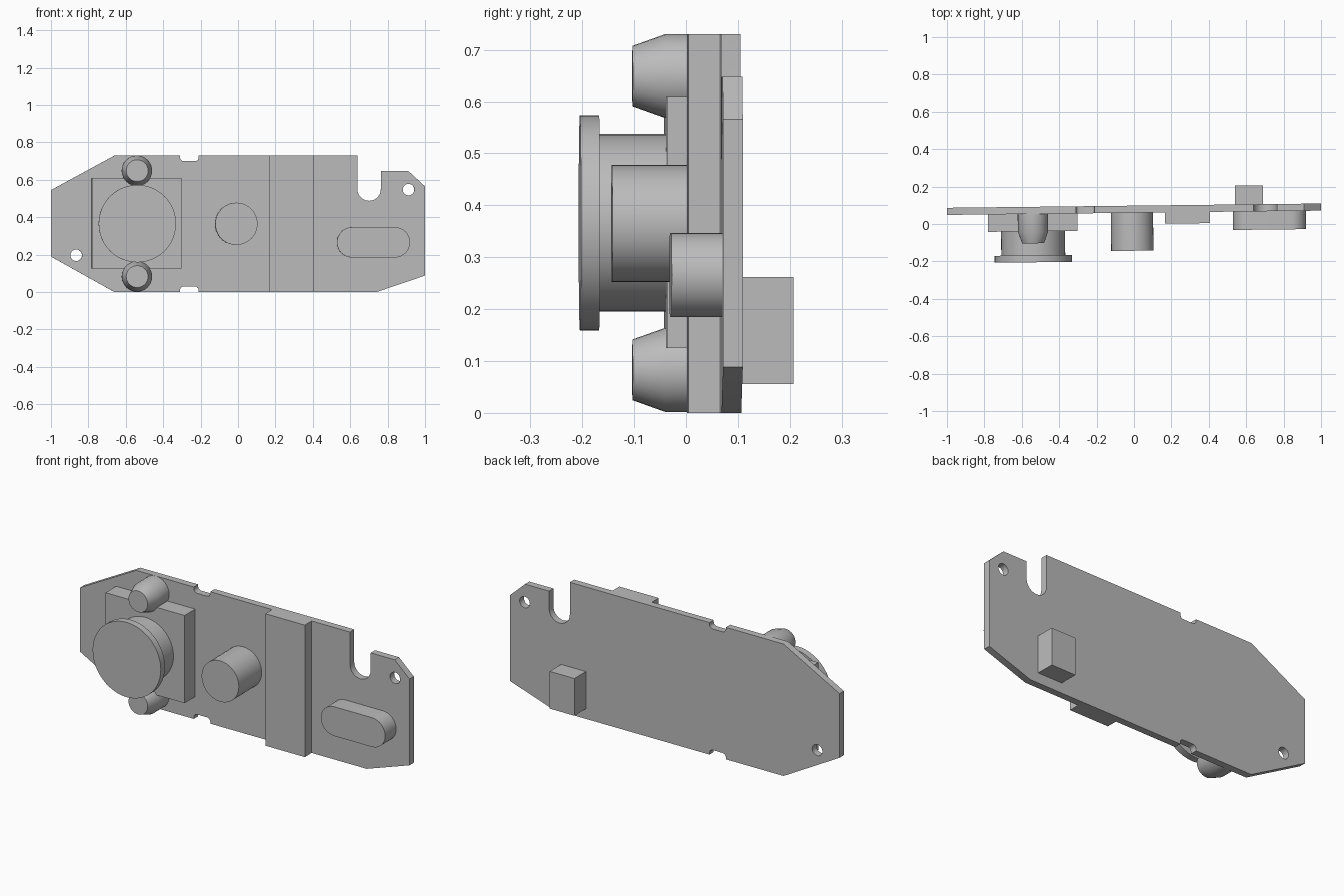
import bpy, bmesh, math
from mathutils import Matrix

if "Cube" in bpy.data.objects:
    bpy.data.objects.remove(bpy.data.objects["Cube"])

# Parts are drawn in (x, z) and extruded along depth d, where d = 0 is the
# plate's front face; the whole assembly is turned slightly about z.
TILT = Matrix.Translation((0, 0.06, 0)) @ Matrix.Rotation(0.0115, 4, 'Z')
grey = bpy.data.materials.new("light_grey")
grey.diffuse_color = (0.5, 0.5, 0.5, 1)
grey.use_nodes = True
grey.node_tree.nodes["Principled BSDF"].inputs["Base Color"].default_value = grey.diffuse_color


def arc(cx, cz, r, a0, a1, n):
    return [(cx + r * math.cos(math.radians(a0 + (a1 - a0) * i / n)),
             cz + r * math.sin(math.radians(a0 + (a1 - a0) * i / n)))
            for i in range(n + 1)]


def circle(cx, cz, r, n=24):
    return arc(cx, cz, r, 0, 360, n)[:-1]


def rect(x0, x1, z0, z1):
    return [(x0, z0), (x1, z0), (x1, z1), (x0, z1)]


def finish(name, mesh):
    mesh.materials.clear()
    mesh.materials.append(grey)
    obj = bpy.data.objects.new(name, mesh)
    bpy.context.collection.objects.link(obj)
    mesh.transform(TILT)
    bpy.ops.object.select_all(action='DESELECT')
    obj.select_set(True)
    bpy.context.view_layer.objects.active = obj
    bpy.ops.object.shade_smooth_by_angle(angle=math.radians(30))
    return obj


def loft(name, rings):
    """Solid through matching outlines; rings = [(depth, outline), ...]."""
    bm = bmesh.new()
    loops = [[bm.verts.new((x, d, z)) for x, z in pts] for d, pts in rings]
    n = len(loops[0])
    for a, b in zip(loops, loops[1:]):
        for i in range(n):
            bm.faces.new((a[i], a[(i + 1) % n], b[(i + 1) % n], b[i]))
    bm.faces.new(loops[0])
    bm.faces.new(loops[-1])
    bmesh.ops.recalc_face_normals(bm, faces=bm.faces)
    mesh = bpy.data.meshes.new(name)
    bm.to_mesh(mesh)
    bm.free()
    return finish(name, mesh)


def prism(name, pts, d0, d1):
    return loft(name, [(d0, pts), (d1, pts)])


def plate(name, loops, thickness):
    """Flat plate with holes, from a filled curve."""
    cu = bpy.data.curves.new(name, 'CURVE')
    cu.dimensions = '2D'
    cu.fill_mode = 'BOTH'
    cu.extrude = thickness / 2
    for pts in loops:
        sp = cu.splines.new('POLY')
        sp.points.add(len(pts) - 1)
        for p, (x, z) in zip(sp.points, pts):
            p.co = (x, z, 0, 1)
        sp.use_cyclic_u = True
    tmp = bpy.data.objects.new("plate_helper", cu)
    bpy.context.collection.objects.link(tmp)
    dg = bpy.context.evaluated_depsgraph_get()
    mesh = bpy.data.meshes.new_from_object(tmp.evaluated_get(dg))
    bpy.data.objects.remove(tmp)
    mesh.transform(Matrix.Translation((0, thickness / 2, 0))
                   @ Matrix.Rotation(math.pi / 2, 4, 'X'))
    bm = bmesh.new()
    bm.from_mesh(mesh)
    bmesh.ops.remove_doubles(bm, verts=bm.verts, dist=1e-5)
    bmesh.ops.recalc_face_normals(bm, faces=bm.faces)
    bm.to_mesh(mesh)
    bm.free()
    return finish(name, mesh)


# Base plate: tapered ends, rounded edge notches, deep slot, two holes
H = 0.73
notch = ([(-0.31, 0)] + arc(-0.29, 0.01, 0.02, 180, 90, 4)
         + arc(-0.23, 0.01, 0.02, 90, 0, 4) + [(-0.21, 0)])
top_notch = [(x, H - z) for x, z in reversed(notch)]
outline = ([(-1, 0.19), (-0.66, 0)] + notch
           + [(0.74, 0), (1, 0.088), (1, 0.565), (0.91, 0.648), (0.764, 0.648)]
           + arc(0.701, 0.551, 0.063, 0, -180, 14)
           + [(0.638, H)] + top_notch + [(-0.66, H), (-1, 0.545)])
plate("base_plate", [outline, circle(-0.865, 0.197, 0.031),
                     circle(0.912, 0.548, 0.031)], 0.038)

# Knob on its square mount
prism("knob_mount", rect(-0.782, -0.302, 0.125, 0.61), 0, -0.093)
prism("knob_neck", circle(-0.541, 0.366, 0.171, 48), -0.09, -0.222)
prism("knob_flange", circle(-0.541, 0.366, 0.207, 48), -0.2215, -0.2585)

# Tapered pins above and below the knob
for name, z in (("lower_pin", 0.083), ("upper_pin", 0.649)):
    loft(name, [(0, circle(-0.541, z, 0.081, 32)),
                (-0.094, circle(-0.541, z, 0.081, 32)),
                (-0.157, circle(-0.541, z, 0.0585, 32))])

# Centre post, raised strip, rounded boss and rear block
prism("centre_post", circle(-0.011, 0.365, 0.113, 40), 0, -0.203)
prism("raised_strip", rect(0.165, 0.405, 0, H), 0, -0.06)
prism("rounded_boss", arc(0.838, 0.266, 0.081, -90, 90, 16)
      + arc(0.609, 0.266, 0.081, 90, 270, 16), 0, -0.098)
prism("rear_block", rect(0.541, 0.691, 0.056, 0.262), 0.038, 0.139)
